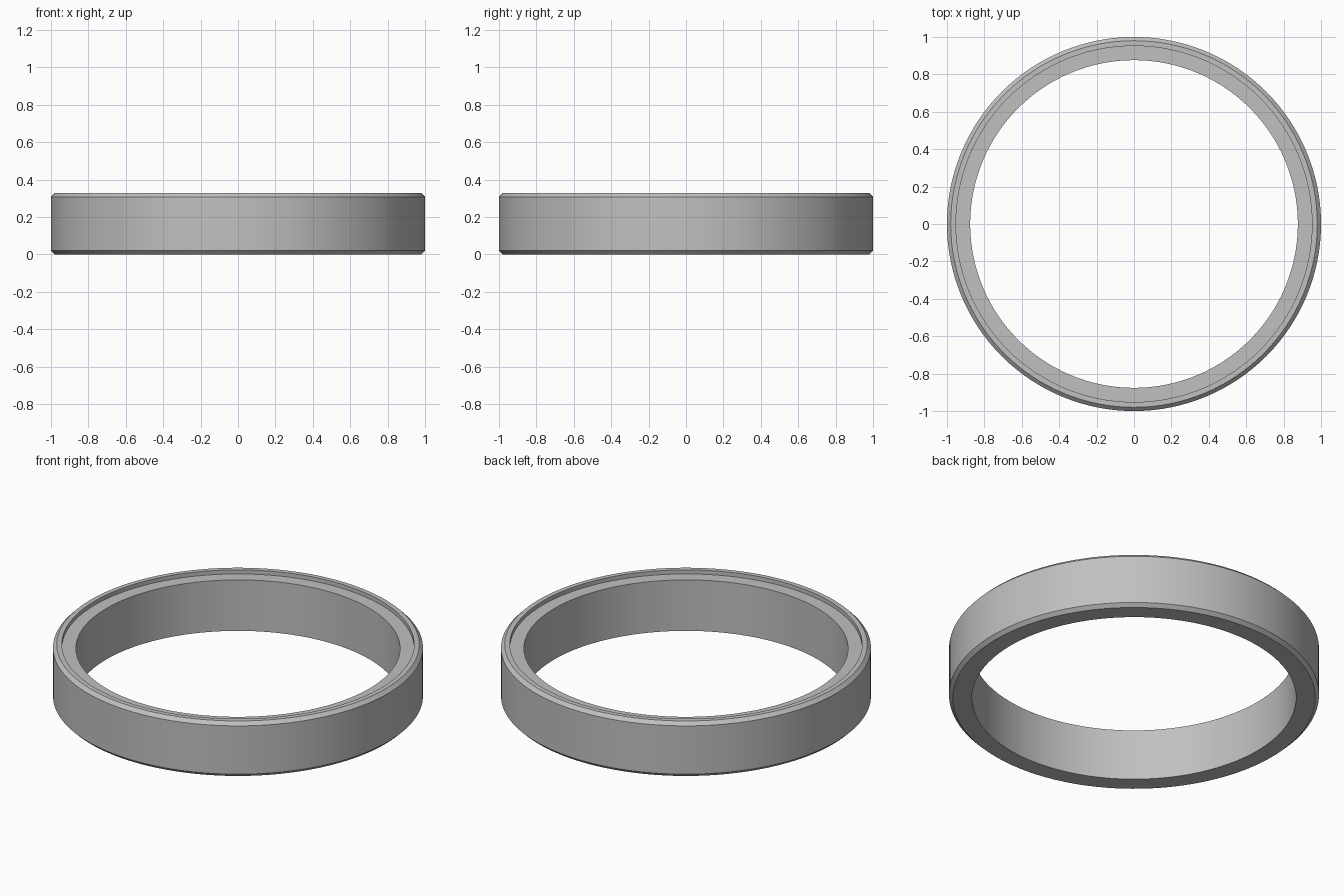
import bpy
import bmesh
import math

cube = bpy.data.objects.get("Cube")
if cube:
    bpy.data.objects.remove(cube, do_unlink=True)

SEGMENTS = 128
HEIGHT = 0.328
CHAMFER = 0.02
OUTER, LIP, BORE = 1.0, 0.952, 0.876
LEDGE = 0.304

# Plain grey metal
grey = bpy.data.materials.new("grey_metal")
grey.use_nodes = True
colour = (0.53, 0.53, 0.53, 1.0)
grey.diffuse_color = colour
grey.node_tree.nodes["Principled BSDF"].inputs["Base Color"].default_value = colour

# Cross-section: chamfered outside, shallow step inside the upper rim
profile = [
    (BORE, 0), (OUTER - CHAMFER, 0), (OUTER, CHAMFER),
    (OUTER, HEIGHT - CHAMFER), (OUTER - CHAMFER, HEIGHT),
    (LIP, HEIGHT), (LIP, LEDGE), (BORE, LEDGE),
]

# Sweep the section around the vertical axis
bm = bmesh.new()
rings = []
for i in range(SEGMENTS):
    a = math.tau * i / SEGMENTS
    rings.append([bm.verts.new((r * math.cos(a), r * math.sin(a), z)) for r, z in profile])
for i, ring in enumerate(rings):
    following = rings[(i + 1) % SEGMENTS]
    for j in range(len(profile)):
        k = (j + 1) % len(profile)
        bm.faces.new((ring[j], following[j], following[k], ring[k]))
bmesh.ops.recalc_face_normals(bm, faces=bm.faces)

mesh = bpy.data.meshes.new("stepped_ring")
bm.to_mesh(mesh)
bm.free()
mesh.materials.append(grey)
ring_object = bpy.data.objects.new("stepped_ring", mesh)
bpy.context.collection.objects.link(ring_object)

# Smooth around the ring, crisp at the chamfers and step
bpy.ops.object.select_all(action="DESELECT")
ring_object.select_set(True)
bpy.context.view_layer.objects.active = ring_object
bpy.ops.object.shade_smooth_by_angle(angle=math.radians(30))
